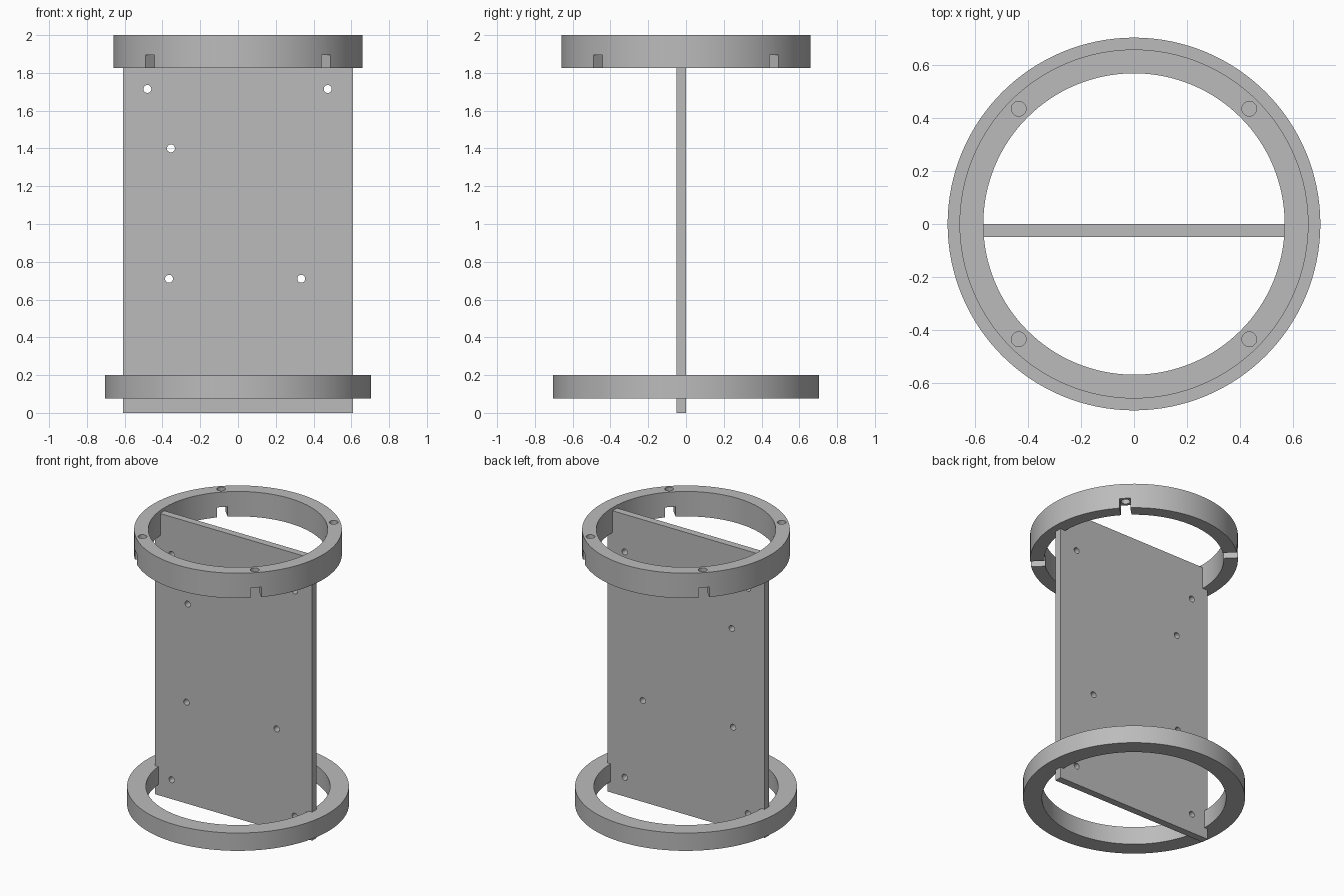
import bpy, bmesh, math
from mathutils import Matrix

cube = bpy.data.objects.get("Cube")
if cube:
    bpy.data.objects.remove(cube)

SEGMENTS = 128
grey = bpy.data.materials.new("plain grey")
grey.use_nodes = True
colour = (0.5, 0.5, 0.5, 1)
grey.diffuse_color = colour
grey.node_tree.nodes["Principled BSDF"].inputs["Base Color"].default_value = colour


def make_object(name, bm):
    bmesh.ops.recalc_face_normals(bm, faces=bm.faces)
    mesh = bpy.data.meshes.new(name)
    bm.to_mesh(mesh)
    bm.free()
    mesh.materials.append(grey)
    obj = bpy.data.objects.new(name, mesh)
    bpy.context.collection.objects.link(obj)
    return obj


def add_box(bm, x0, x1, y0, y1, z0, z1, turn=0):
    place = (Matrix.Rotation(turn, 4, 'Z')
             @ Matrix.Translation(((x0 + x1) / 2, (y0 + y1) / 2, (z0 + z1) / 2))
             @ Matrix.Diagonal((x1 - x0, y1 - y0, z1 - z0, 1)))
    bmesh.ops.create_cube(bm, size=1, matrix=place)


def add_cylinder(bm, radius, depth, matrix):
    bmesh.ops.create_cone(bm, cap_ends=True, segments=32, radius1=radius,
                          radius2=radius, depth=depth, matrix=matrix)


def make_ring(name, inner, outer, z0, z1):
    bm = bmesh.new()
    profile = [(inner, z0), (outer, z0), (outer, z1), (inner, z1)]
    loops = []
    for i in range(SEGMENTS):
        a = 2 * math.pi * i / SEGMENTS
        loops.append([bm.verts.new((r * math.cos(a), r * math.sin(a), z)) for r, z in profile])
    for i, here in enumerate(loops):
        there = loops[(i + 1) % SEGMENTS]
        for k in range(4):
            n = (k + 1) % 4
            bm.faces.new((here[k], there[k], there[n], here[n]))
    return make_object(name, bm)


def cut(obj, bm):
    """Subtract the cutter shapes and bake the result."""
    cutter = make_object(obj.name + "_cutter", bm)
    cutter.hide_render = True
    mod = obj.modifiers.new("cut", 'BOOLEAN')
    mod.operation = 'DIFFERENCE'
    mod.solver = 'EXACT'
    mod.object = cutter
    bpy.context.view_layer.objects.active = obj
    bpy.ops.object.modifier_apply(modifier=mod.name)
    bpy.data.objects.remove(cutter)


# Rings
lower_ring = make_ring("lower_ring", 0.585, 0.705, 0.075, 0.2)
upper_ring = make_ring("upper_ring", 0.57, 0.66, 1.825, 2.0)

# Radial notches under the upper ring
notches = bmesh.new()
for q in range(4):
    add_box(notches, 0.5, 0.75, -0.034, 0.034, 1.75, 1.895, math.radians(45 + 90 * q))
cut(upper_ring, notches)

# Vertical screw holes from the top of the ring into the notches
bores = bmesh.new()
for sx in (-1, 1):
    for sy in (-1, 1):
        add_cylinder(bores, 0.028, 0.2, Matrix.Translation((sx * 0.436, sy * 0.436, 1.95)))
cut(upper_ring, bores)

# Upright mounting plate
bm = bmesh.new()
add_box(bm, -0.61, 0.61, -0.05, 0, 0, 1.978)
mounting_plate = make_object("mounting_plate", bm)

# Screw holes through the plate
holes = bmesh.new()
for x, z in [(-0.48, 1.715), (0.475, 1.715), (-0.355, 1.4), (-0.365, 0.71),
             (0.335, 0.71), (-0.48, 0.135), (0.475, 0.135)]:
    add_cylinder(holes, 0.021, 0.2, Matrix.Translation((x, -0.025, z))
                 @ Matrix.Rotation(math.pi / 2, 4, 'X'))
cut(mounting_plate, holes)

# Smooth round walls, crisp edges
bpy.ops.object.select_all(action='DESELECT')
for obj in (lower_ring, upper_ring, mounting_plate):
    obj.select_set(True)
bpy.context.view_layer.objects.active = upper_ring
bpy.ops.object.shade_smooth_by_angle(angle=math.radians(30))
